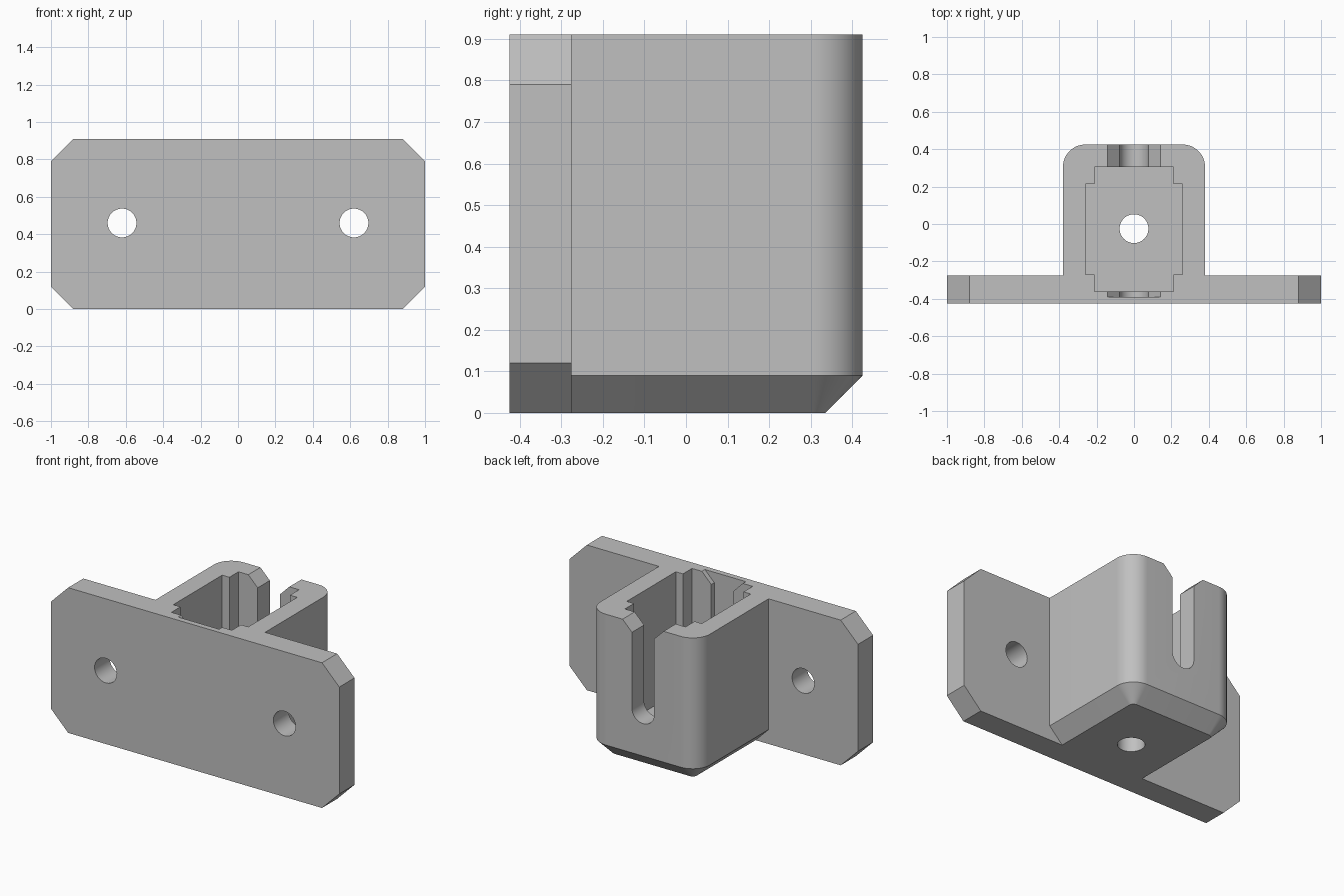
import bpy, bmesh
from math import sin, cos, pi, radians

cube = bpy.data.objects.get("Cube")
if cube:
    bpy.data.objects.remove(cube, do_unlink=True)

grey = bpy.data.materials.new("plain grey")
grey.use_nodes = True
GREY = (0.53, 0.53, 0.53, 1)
grey.diffuse_color = GREY
grey.node_tree.nodes["Principled BSDF"].inputs["Base Color"].default_value = GREY

HEIGHT, FRONT, BACK = 0.91, -0.425, 0.425
PLATE_BACK, FLOOR = -0.275, 0.15


def loft(name, rings):
    """Closed solid through matching rings of points."""
    bm = bmesh.new()
    loops = [[bm.verts.new(p) for p in ring] for ring in rings]
    n = len(loops[0])
    for a, b in zip(loops, loops[1:]):
        for i in range(n):
            j = (i + 1) % n
            bm.faces.new((a[i], a[j], b[j], b[i]))
    bm.faces.new(loops[0])
    bm.faces.new(loops[-1])
    bmesh.ops.recalc_face_normals(bm, faces=bm.faces)
    mesh = bpy.data.meshes.new(name)
    bm.to_mesh(mesh)
    bm.free()
    mesh.materials.append(grey)
    obj = bpy.data.objects.new(name, mesh)
    bpy.context.collection.objects.link(obj)
    return obj


def along_y(name, profile, y0, y1):
    return loft(name, [[(x, y, z) for x, z in profile] for y in (y0, y1)])


def along_z(name, profile, z0, z1):
    return loft(name, [[(x, y, z) for x, y in profile] for z in (z0, z1)])


def arc(cx, cy, r, start, end, steps):
    angles = [radians(start + (end - start) * i / steps) for i in range(steps + 1)]
    return [(cx + r * cos(t), cy + r * sin(t)) for t in angles]


def mirrored(half):
    """Complete a profile whose right half is given."""
    return half + [(-x, y) for x, y in reversed(half)]


def combine(target, tool, operation):
    mod = target.modifiers.new(tool.name, "BOOLEAN")
    mod.operation, mod.solver, mod.object = operation, "EXACT", tool
    with bpy.context.temp_override(object=target, active_object=target):
        bpy.ops.object.modifier_apply(modifier=mod.name)
    bpy.data.objects.remove(tool, do_unlink=True)


# Mounting plate with clipped corners
clip = 0.12
plate = along_y("mounting_bracket", mirrored([
    (1 - clip, 0), (1, clip), (1, HEIGHT - clip), (1 - clip, HEIGHT)]), FRONT, PLATE_BACK)

# Socket block: rounded back corners, chamfered underside
half_width, radius, chamfer = 0.38, 0.12, 0.09


def block_ring(inset, z):
    corner = arc(half_width - radius, BACK - radius, radius - inset, 0, 90, 16)
    half = [(half_width - inset, PLATE_BACK - 0.05)] + corner
    return [(x, y, z) for x, y in mirrored(half)]


block = loft("socket_block", [block_ring(chamfer, 0), block_ring(0, chamfer),
                              block_ring(0, HEIGHT)])
combine(plate, block, "UNION")

# Stepped pocket open at the top
pocket = along_z("pocket", mirrored([
    (0.21, -0.36), (0.21, -0.27), (0.26, -0.27),
    (0.26, 0.215), (0.21, 0.215), (0.21, 0.305)]), FLOOR, HEIGHT + 0.1)
combine(plate, pocket, "DIFFERENCE")

# Round-bottomed slot with a flared mouth, also grooving the pocket front
slot_r, flare, above = 0.077, 0.065, 0.1
slot = along_y("slot", mirrored(
    arc(0, 0.37, slot_r, -90, 0, 16)[1:] +
    [(slot_r, HEIGHT - flare), (slot_r + flare + above, HEIGHT + above)]), -0.39, BACK + 0.1)
combine(plate, slot, "DIFFERENCE")

# Screw holes through the plate and the pocket floor
hole_r = 0.077
for side in (-1, 1):
    circle = arc(side * 0.62, 0.46, hole_r, 0, 360, 48)[:-1]
    combine(plate, along_y("plate_hole", circle, FRONT - 0.1, PLATE_BACK + 0.1), "DIFFERENCE")
floor_hole = arc(0, -0.025, hole_r, 0, 360, 48)[:-1]
combine(plate, along_z("floor_hole", floor_hole, -0.1, FLOOR + 0.1), "DIFFERENCE")

# Smooth the round surfaces, keep the edges sharp
bpy.ops.object.select_all(action="DESELECT")
plate.select_set(True)
bpy.context.view_layer.objects.active = plate
bpy.ops.object.shade_smooth_by_angle(angle=radians(25))
